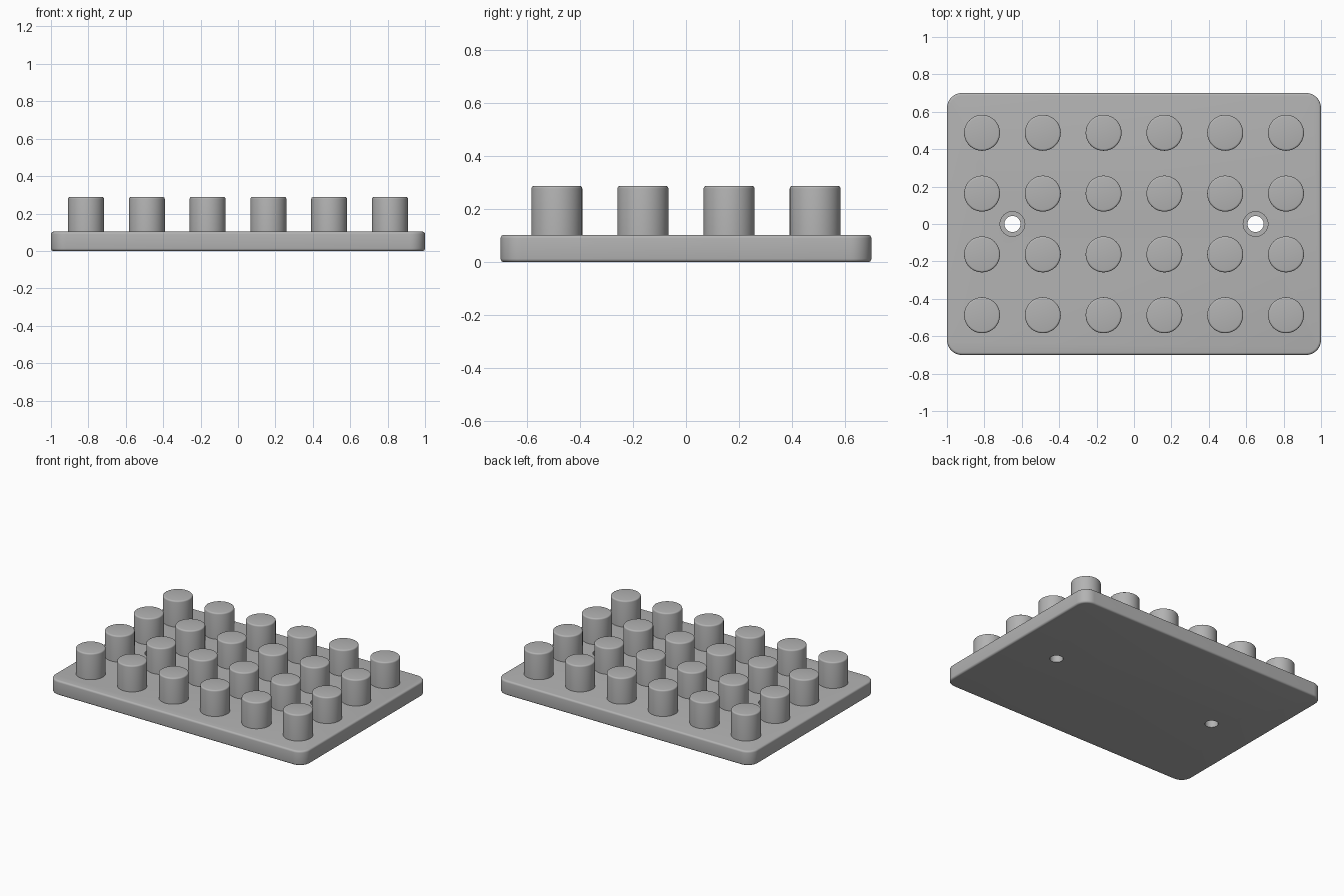
import bpy, bmesh
from mathutils import Matrix

old = bpy.data.objects.get("Cube")
if old:
    bpy.data.objects.remove(old, do_unlink=True)

PLATE_TOP, TOP = 0.103, 0.288
PITCH, STUD_R = 0.325, 0.096

grey = bpy.data.materials.new("light grey")
grey.use_nodes = True
colour = (0.45, 0.45, 0.45, 1)
grey.diffuse_color = colour
grey.node_tree.nodes["Principled BSDF"].inputs["Base Color"].default_value = colour


def make_object(name, bm):
    mesh = bpy.data.meshes.new(name)
    bm.to_mesh(mesh)
    bm.free()
    mesh.materials.append(grey)
    obj = bpy.data.objects.new(name, mesh)
    bpy.context.collection.objects.link(obj)
    return obj


def add_cylinder(bm, radius, bottom, top, x=0, sides=48):
    return bmesh.ops.create_cone(
        bm, cap_ends=True, segments=sides, radius1=radius, radius2=radius,
        depth=top - bottom, matrix=Matrix.Translation((x, 0, (bottom + top) / 2)))


def round_edges(bm, edges, width, segments):
    bmesh.ops.bevel(bm, geom=edges, offset=width, segments=segments,
                    profile=0.5, affect='EDGES')


def smooth(obj):
    bpy.ops.object.select_all(action='DESELECT')
    obj.select_set(True)
    bpy.context.view_layer.objects.active = obj
    bpy.ops.object.shade_smooth_by_angle(angle=0.6)


# Base plate: rounded corners, then softened rims
bm = bmesh.new()
bmesh.ops.create_cube(bm, size=1, matrix=Matrix.Translation((0, 0, PLATE_TOP / 2))
                      @ Matrix.Diagonal((2, 1.4, PLATE_TOP, 1)))
upright = [e for e in bm.edges if abs(e.verts[0].co.z - e.verts[1].co.z) > 0.05]
round_edges(bm, upright, 0.08, 10)
rims = [e for e in bm.edges if abs(e.verts[0].co.z - e.verts[1].co.z) < 0.001]
round_edges(bm, rims, 0.013, 4)
plate = make_object("base_plate", bm)

# Stepped screw holes: a narrow bore under a wider recess
for name, radius, bottom in (("bore", 0.043, -0.1), ("recess", 0.066, 0.055)):
    bm = bmesh.new()
    for x in (-2 * PITCH, 2 * PITCH):
        add_cylinder(bm, radius, bottom, 0.2, x)
    cutter = make_object(name + "_cutter", bm)
    cutter.hide_render = True
    cut = plate.modifiers.new(name, 'BOOLEAN')
    cut.operation = 'DIFFERENCE'
    cut.solver = 'EXACT'
    cut.object = cutter
    bpy.context.view_layer.objects.active = plate
    bpy.ops.object.modifier_apply(modifier=name)
    bpy.data.objects.remove(cutter, do_unlink=True)
smooth(plate)

# Grid of pegs sharing one mesh
bm = bmesh.new()
add_cylinder(bm, STUD_R, PLATE_TOP - 0.005, TOP)
round_edges(bm, [e for e in bm.edges if all(v.co.z > TOP - 0.001 for v in e.verts)], 0.01, 4)
first = make_object("peg", bm)
smooth(first)
for col in range(6):
    for row in range(4):
        peg = first
        if col or row:
            peg = first.copy()
            bpy.context.collection.objects.link(peg)
        peg.name = f"peg_{row + 1}_{col + 1}"
        peg.location = ((col - 2.5) * PITCH, (row - 1.5) * PITCH, 0)
